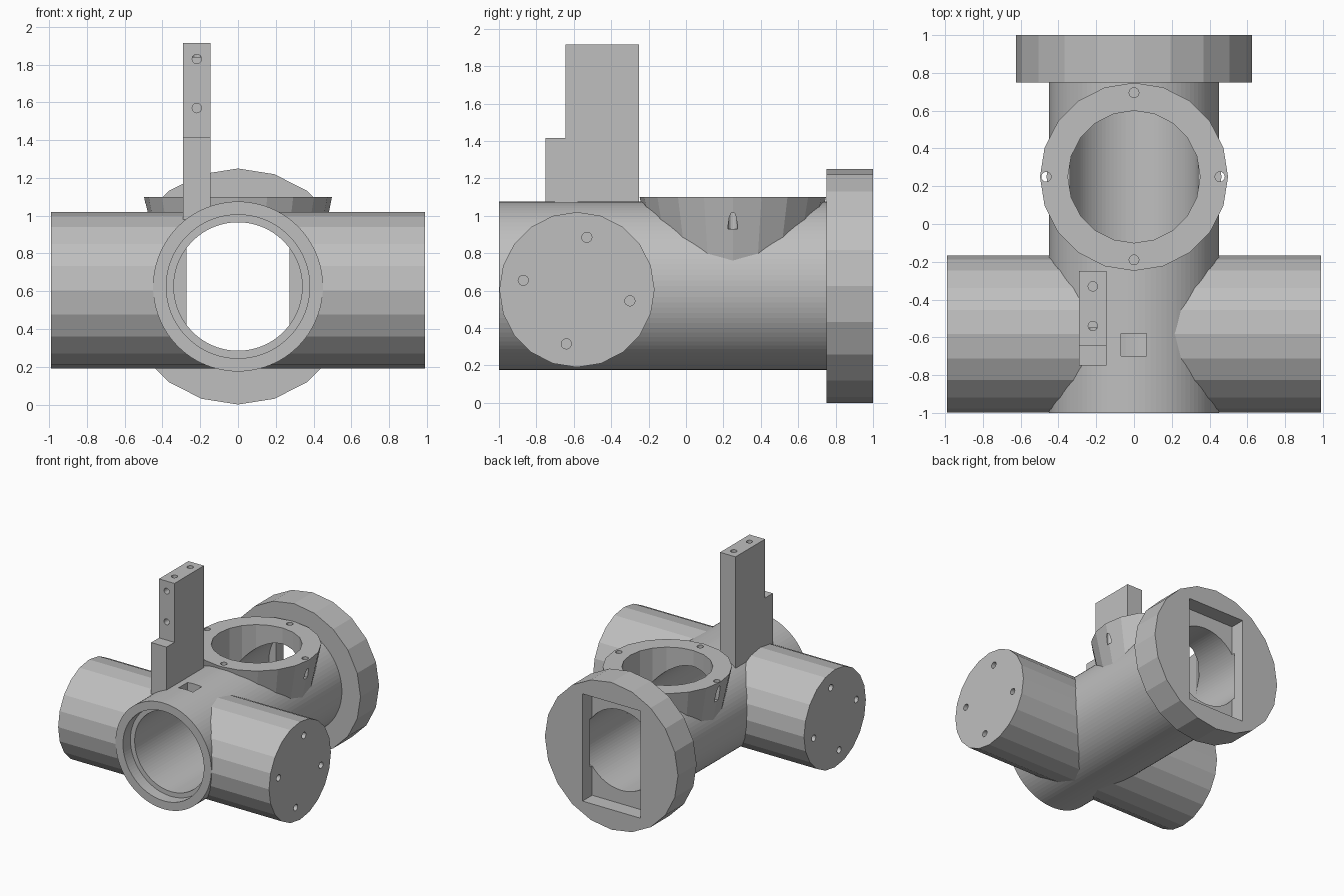
import bpy, bmesh
from math import pi
from mathutils import Matrix, Vector

default = bpy.data.objects.get("Cube")
if default:
    bpy.data.objects.remove(default)

grey = bpy.data.materials.new("plain grey")
grey.use_nodes = True
grey.diffuse_color = (0.52, 0.52, 0.52, 1)
grey.node_tree.nodes["Principled BSDF"].inputs["Base Color"].default_value = grey.diffuse_color

TURN = {"x": Matrix.Rotation(pi / 2, 4, "Y"),
        "y": Matrix.Rotation(-pi / 2, 4, "X"),
        "z": Matrix.Identity(4)}


def finish(name, bm):
    mesh = bpy.data.meshes.new(name)
    bm.to_mesh(mesh)
    bm.free()
    mesh.materials.append(grey)
    obj = bpy.data.objects.new(name, mesh)
    bpy.context.collection.objects.link(obj)
    return obj


def rod(name, axis, centre, start, end, r1, r2=None, sides=20):
    """Cylinder or cone along an axis, from start to end on that axis."""
    spot = Vector(centre)
    spot["xyz".index(axis)] = (start + end) / 2
    bm = bmesh.new()
    bmesh.ops.create_cone(bm, cap_ends=True, segments=sides, radius1=r1,
                          radius2=r1 if r2 is None else r2, depth=end - start,
                          matrix=Matrix.Translation(spot) @ TURN[axis])
    return finish(name, bm)


def box(name, low, high):
    low, high = Vector(low), Vector(high)
    bm = bmesh.new()
    bmesh.ops.create_cube(bm, size=1, matrix=Matrix.Translation((low + high) / 2)
                          @ Matrix.Diagonal((*(high - low), 1)))
    return finish(name, bm)


def combine(obj, others, operation="DIFFERENCE"):
    for other in others:
        mod = obj.modifiers.new("shape", "BOOLEAN")
        mod.operation = operation
        mod.solver = "EXACT"
        mod.object = other
        bpy.context.view_layer.objects.active = obj
        bpy.ops.object.modifier_apply(modifier=mod.name)


MID = (0, 0, 0.625)       # centre of the main bore
PORT = (0, 0.25, 0)       # centre of the top port
SIDE = (0, -0.583, 0.605)  # centre of the side barrels

# Shared cutters
bore = rod("bore_cutter", "y", MID, -1.1, 0.9, 0.34, sides=96)
counterbore = rod("counterbore_cutter", "y", MID, -1.1, -0.9, 0.38, sides=96)
port = rod("port_cutter", "z", PORT, 0.63, 1.3, 0.35)
recess = box("recess_cutter", (-0.272, 0.87, 0.17), (0.272, 1.1, 1.08))
slot = box("slot_cutter", (-0.07, -0.7, 0.8), (0.065, -0.58, 1.2))
cutters = [bore, counterbore, port, recess, slot]

# Main tube with the port and slot opened in its top
tube = rod("main_tube", "y", MID, -1, 0.76, 0.45, sides=96)
combine(tube, [bore, counterbore, port, slot])

# Rear flange with a rectangular recess
flange = rod("rear_flange", "y", MID, 0.75, 1, 0.625)
combine(flange, [bore, recess])

# Side barrels with screw holes in both ends
barrels = rod("side_barrels", "x", SIDE, -0.99, 0.99, 0.415)
holes = []
for y, z in ((-0.53, 0.885), (-0.87, 0.655), (-0.3, 0.545), (-0.64, 0.315)):
    for start in (-1.1, 0.89):
        holes.append(rod("barrel_hole_cutter", "x", (0, y, z), start, start + 0.21, 0.027, sides=16))
combine(barrels, [bore, counterbore, slot] + holes)
cutters += holes

# Tapered port collar with four screw holes
collar = rod("port_collar", "z", PORT, 0.7, 1.1, 0.417, 0.498)
holes = [rod("collar_hole_cutter", "z", (x, y, 0), 0.93, 1.2, 0.026, sides=16)
         for x, y in ((0, 0.695), (0, -0.19), (-0.465, 0.25), (0.455, 0.25))]
combine(collar, [bore, port] + holes)
cutters += holes

# Stepped mounting post with holes in its front and top
post = box("mounting_post", (-0.29, -0.645, 0.95), (-0.145, -0.25, 1.915))
step = box("post_step_joiner", (-0.29, -0.75, 0.95), (-0.145, -0.6, 1.415))
combine(post, [step], "UNION")
holes = [rod("post_front_hole_cutter", "y", (-0.218, 0, z), -0.7, -0.55, 0.025, sides=16)
         for z in (1.57, 1.83)]
holes += [rod("post_top_hole_cutter", "z", (-0.218, y, 0), 1.84, 2, 0.025, sides=16)
          for y in (-0.54, -0.33)]
combine(post, [bore] + holes)
cutters += holes + [step]

# The cutters are applied, so remove them
for cutter in cutters:
    bpy.data.objects.remove(cutter)
